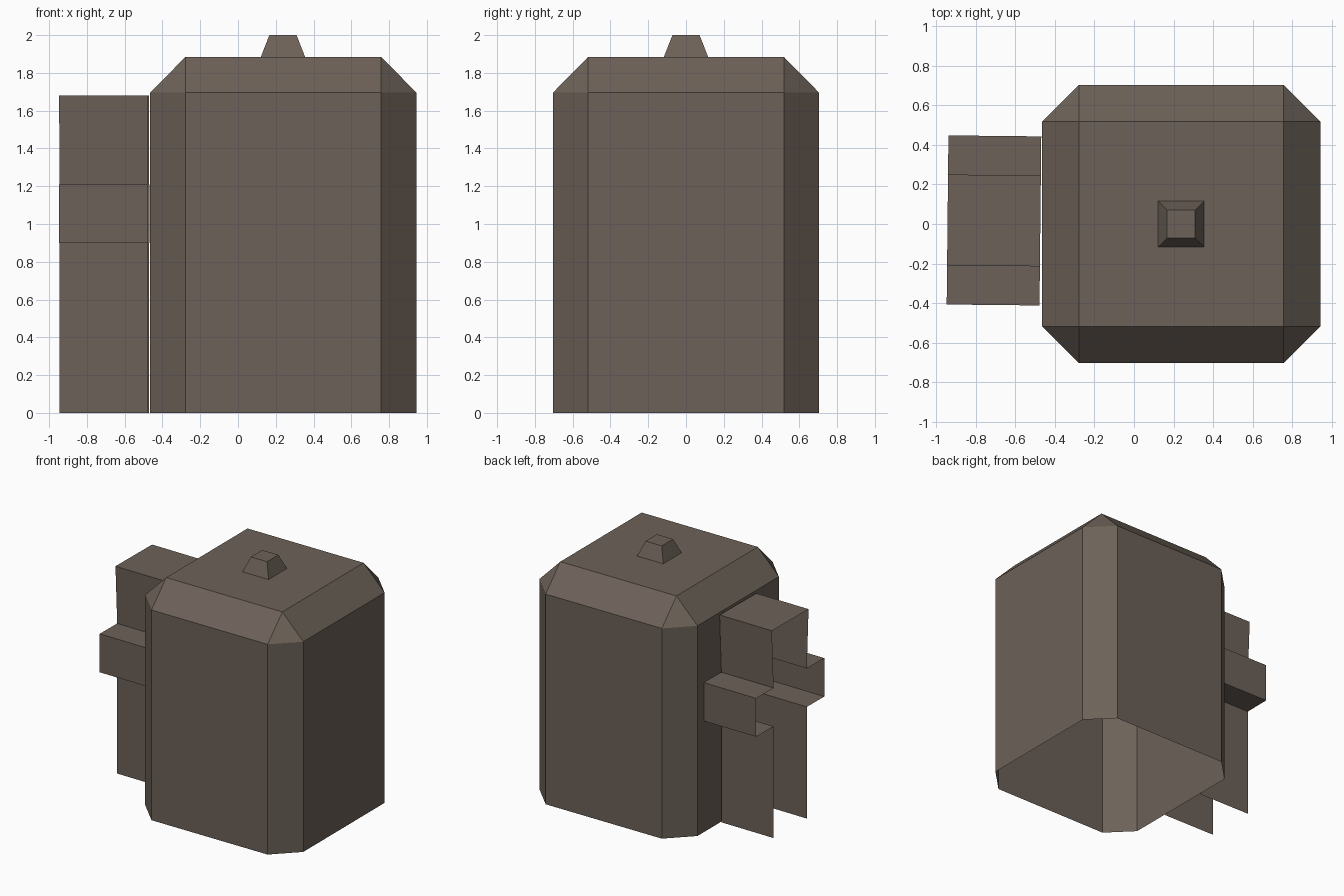
import bpy
import math

if "Cube" in bpy.data.objects:
    bpy.data.objects.remove(bpy.data.objects["Cube"])

grey_brown = bpy.data.materials.new("grey brown")
grey_brown.diffuse_color = (0.150, 0.120, 0.098, 1)
grey_brown.use_nodes = True
grey_brown.node_tree.nodes["Principled BSDF"].inputs["Base Color"].default_value = grey_brown.diffuse_color


def make(name, verts, faces, loc=(0, 0, 0), turn=0):
    mesh = bpy.data.meshes.new(name)
    mesh.from_pydata(verts, [], faces)
    mesh.materials.append(grey_brown)
    obj = bpy.data.objects.new(name, mesh)
    obj.location = loc
    obj.rotation_euler.z = turn
    bpy.context.collection.objects.link(obj)
    return obj


# body: chamfered square shell with sloped shoulders, open underneath
R, C, SHOULDER, TOP = 0.705, 0.518, 1.695, 1.885
plan = [(R, -C), (R, C), (C, R), (-C, R), (-R, C), (-R, -C), (-C, -R), (C, -R)]
verts = [(x, y, z) for z in (0, SHOULDER) for x, y in plan]
verts += [(C, -C, TOP), (C, C, TOP), (-C, C, TOP), (-C, -C, TOP)]
faces = [(i, (i + 1) % 8, 8 + (i + 1) % 8, 8 + i) for i in range(8)]
for k in range(4):
    a, b = 16 + k, 16 + (k + 1) % 4
    faces.append((8 + 2 * k, 9 + 2 * k, b, a))                # shoulder slope
    faces.append((9 + 2 * k, 8 + (2 * k + 2) % 8, b))         # corner triangle
faces.append((16, 17, 18, 19))
make("body", verts, faces, (0.24, 0, 0))

# knob: small tapered block on the lid
verts = [(sx * r, sy * r, z) for r, z in ((0.117, TOP), (0.072, 2.0))
         for sx, sy in ((-1, -1), (1, -1), (1, 1), (-1, 1))]
faces = [(i, (i + 1) % 4, 4 + (i + 1) % 4, 4 + i) for i in range(4)] + [(4, 5, 6, 7)]
make("knob", verts, faces, (0.238, 0, 0))

# side bracket: cross outline swept sideways, ends and foot left open
half = [(0.208, 0), (0.208, 0.90), (0.428, 0.90), (0.428, 1.21), (0.208, 1.21), (0.23, 1.68)]
outline = half + [(-y, z) for y, z in reversed(half)]
n = len(outline)
verts = [(x, y, z) for x in (-0.235, 0.235) for y, z in outline]
faces = [(i, i + 1, n + i + 1, n + i) for i in range(n - 1)]
bracket = make("side_bracket", verts, faces, (-0.709, 0.018, 0), math.radians(-0.6))
bracket.data.flip_normals()
# outward direction check on the top panel
if bracket.data.polygons[5].normal.z < 0:
    bracket.data.flip_normals()
